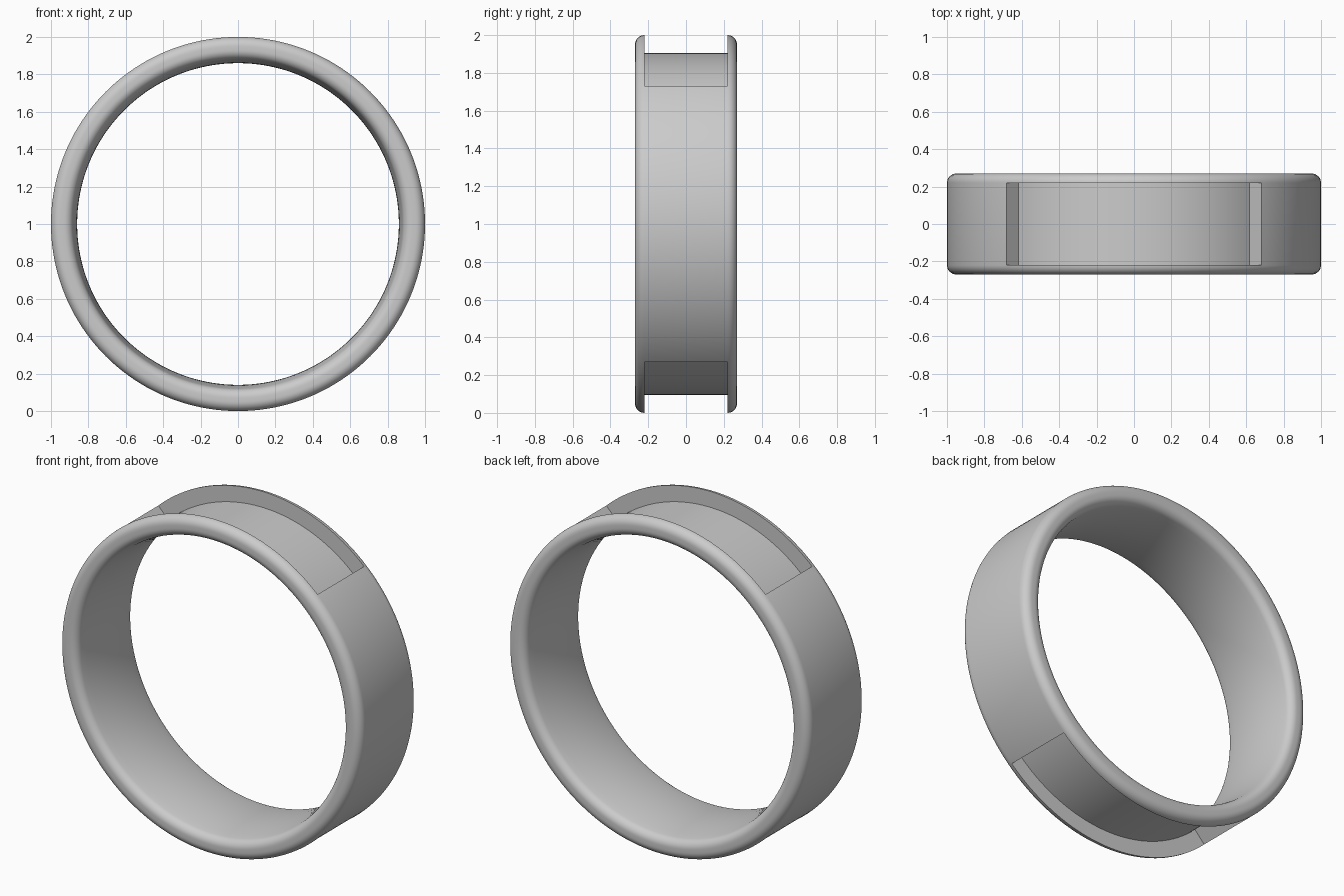
import bpy, bmesh
from math import sin, cos, pi, radians, hypot, degrees, atan2

cube = bpy.data.objects.get("Cube")
if cube:
    bpy.data.objects.remove(cube, do_unlink=True)

OUTER, INNER, HALF_W = 1.0, 0.86, 0.27
FILLET = 0.05
FLOOR, HALF_ANGLE = 0.905, 43      # recess floor radius and half sweep
SEGMENTS = 180

# Material
metal = bpy.data.materials.new("grey_metal")
metal.use_nodes = True
grey = (0.6, 0.6, 0.6, 1)
metal.diffuse_color = grey
metal.node_tree.nodes["Principled BSDF"].inputs["Base Color"].default_value = grey

# Half cross-section as (radius, y): outer fillet, inner fillet, bulged bore
y0 = HALF_W - FILLET
half = []
for i in range(9):
    a = pi / 2 * i / 8
    half.append((OUTER - FILLET + FILLET * cos(a), y0 + FILLET * sin(a)))
for i in range(9):
    a = radians(90 + 80 * i / 8)
    half.append((INNER + 0.02 + FILLET + FILLET * cos(a), y0 + FILLET * sin(a)))
r_end, y_end = half[-1]
for i in range(1, 6):
    y = y_end * (1 - i / 6)
    half.append((INNER + (r_end - INNER) * (y / y_end) ** 2, y))
profile = half + [(INNER, 0)] + [(r, -y) for r, y in reversed(half)]

# Ring swept around the y axis, steps aligned with the recess ends
bm = bmesh.new()
loops = []
for s in range(SEGMENTS):
    a = radians((s + 0.5) * 360 / SEGMENTS)
    loops.append([bm.verts.new((r * sin(a), y, 1 + r * cos(a))) for r, y in profile])
n = len(profile)
for s in range(SEGMENTS):
    a, b = loops[s], loops[(s + 1) % SEGMENTS]
    for i in range(n):
        j = (i + 1) % n
        bm.faces.new((a[i], a[j], b[j], b[i]))

# Recesses sunk into the top and bottom of the outer band
def in_recess(face):
    c = face.calc_center_median()
    off_axis = degrees(atan2(abs(c.x), abs(c.z - 1)))
    return abs(c.y) < 0.01 and hypot(c.x, c.z - 1) > 0.95 and off_axis < HALF_ANGLE

region = [f for f in bm.faces if in_recess(f)]
result = bmesh.ops.extrude_face_region(bm, geom=region)
bmesh.ops.delete(bm, geom=[f for f in region if f.is_valid], context='FACES')
for v in result["geom"]:
    if isinstance(v, bmesh.types.BMVert):
        v.co.x *= FLOOR / OUTER
        v.co.z = 1 + (v.co.z - 1) * FLOOR / OUTER
bmesh.ops.recalc_face_normals(bm, faces=bm.faces)

mesh = bpy.data.meshes.new("ring_band")
bm.to_mesh(mesh)
bm.free()
mesh.materials.append(metal)
ring = bpy.data.objects.new("ring_band", mesh)
bpy.context.collection.objects.link(ring)
bpy.context.view_layer.objects.active = ring
ring.select_set(True)
bpy.ops.object.shade_smooth_by_angle(angle=radians(35))
